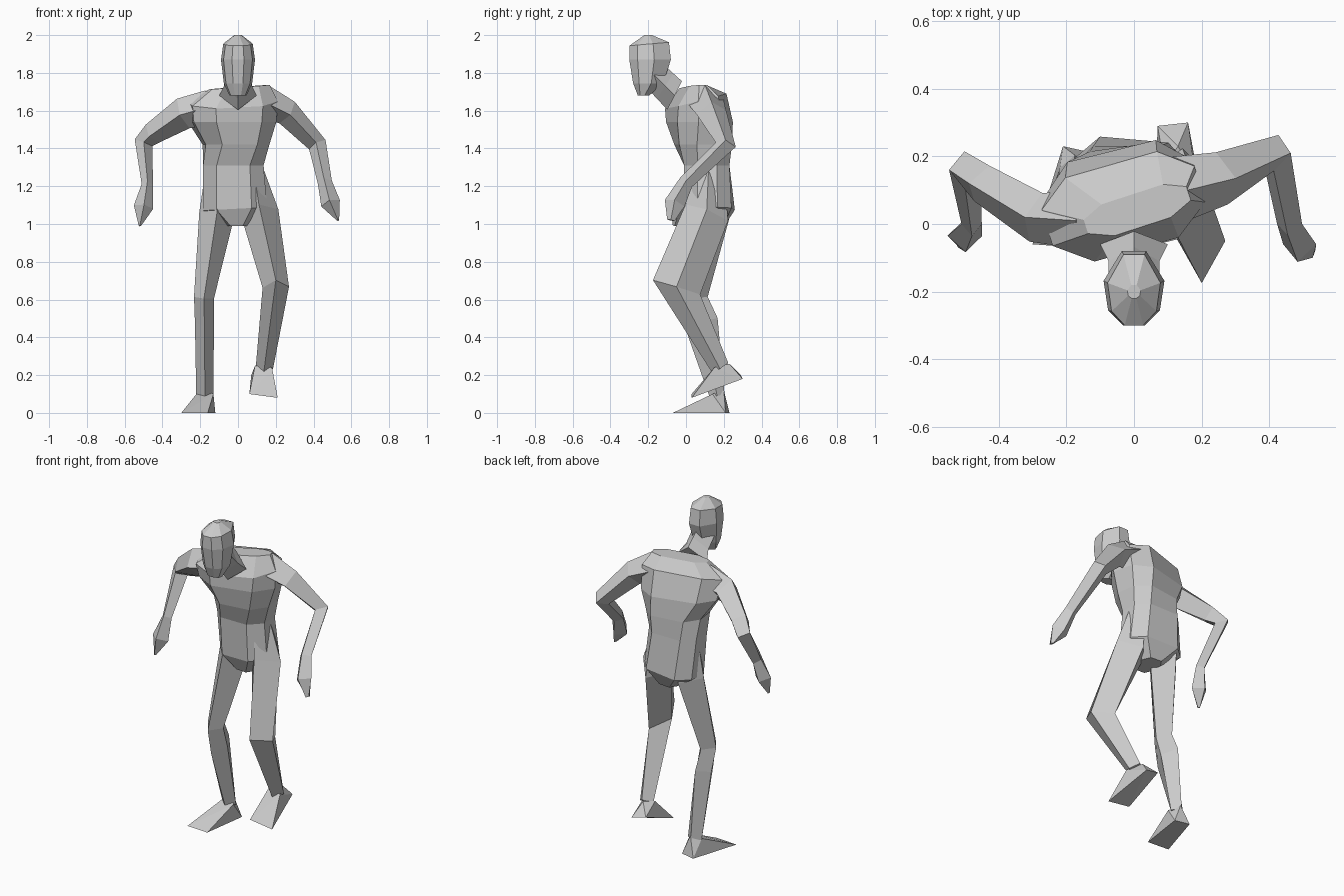
import bpy
import bmesh
from math import radians
from mathutils import Vector, Euler

default_cube = bpy.data.objects.get("Cube")
if default_cube:
    bpy.data.objects.remove(default_cube, do_unlink=True)

# One plain clay colour for the whole figure
clay = bpy.data.materials.new("plain_grey")
clay.use_nodes = True
grey = (.6, .6, .6, 1)
clay.diffuse_color = grey
clay.node_tree.nodes["Principled BSDF"].inputs["Base Color"].default_value = grey

# Unit cross-sections, counter-clockwise
OCTAGON = [(-.55, -1), (.55, -1), (1, -.4), (1, .45),
           (.6, 1), (-.6, 1), (-1, .45), (-1, -.4)]
SKULL = [(-.35, -1), (.35, -1), (.85, -.6), (1, .2),
         (.4, 1), (-.4, 1), (-1, .2), (-.85, -.6)]
DIAMOND = [(1, 0), (0, 1), (-1, 0), (0, -1)]


def finish(name, bm):
    """Turn a bmesh into a flat-shaded object."""
    bmesh.ops.recalc_face_normals(bm, faces=bm.faces[:])
    mesh = bpy.data.meshes.new(name)
    bm.to_mesh(mesh)
    bm.free()
    mesh.materials.append(clay)
    obj = bpy.data.objects.new(name, mesh)
    bpy.context.collection.objects.link(obj)


def skin(name, loops):
    """Bridge neighbouring loops of points and cap both ends."""
    bm = bmesh.new()
    rings = [[bm.verts.new(point) for point in loop] for loop in loops]
    count = len(rings[0])
    for low, high in zip(rings, rings[1:]):
        for i in range(count):
            j = (i + 1) % count
            bm.faces.new((low[i], low[j], high[j], high[i]))
    bm.faces.new(rings[0])
    bm.faces.new(rings[-1])
    finish(name, bm)


def stack(name, shape, rings):
    """Loft a section through (centre, half width, half depth, turn in degrees)."""
    loops = []
    for centre, width, depth, turn in rings:
        spin = Euler([radians(angle) for angle in turn]).to_matrix()
        loops.append([Vector(centre) + spin @ Vector((sx * width, sy * depth, 0))
                      for sx, sy in shape])
    skin(name, loops)


def limb(name, stations):
    """Loft a diamond along joints of (centre, half width, half depth, front lift)."""
    centres = [Vector(station[0]) for station in stations]
    loops = []
    for i, (centre, width, thick, lift) in enumerate(stations):
        tangent = Vector()
        if i > 0:
            tangent += (centres[i] - centres[i - 1]).normalized()
        if i < len(stations) - 1:
            tangent += (centres[i + 1] - centres[i]).normalized()
        across = tangent.cross(Vector((0, 1, 0))).normalized()
        depth = tangent.cross(across).normalized() * thick
        depth.z += lift
        loops.append([centres[i] + across * sx * width + depth * sy
                      for sx, sy in DIAMOND])
    skin(name, loops)


def hull(name, points):
    """Wrap a few corner points in a convex shell."""
    bm = bmesh.new()
    for point in points:
        bm.verts.new(point)
    bmesh.ops.convex_hull(bm, input=bm.verts[:])
    finish(name, bm)


level = (0, 0, 0)

# Torso, twisting from the pelvis up to the shoulders
stack("torso", OCTAGON, [
    ((0, .12, .99), .06, .08, (0, 0, -5)),
    ((-.01, .125, 1.08), .17, .125, (0, -3, -5)),
    ((-.025, .11, 1.31), .16, .12, level),
    ((-.01, .09, 1.42), .17, .14, (0, 0, 8)),
    ((-.03, .07, 1.54), .225, .15, (0, 0, 14)),
    ((-.03, .05, 1.65), .235, .135, (14, -3, 16)),
    ((.01, .04, 1.725), .16, .05, (0, -4, 18)),
])

# Neck leaning forward into the head
stack("neck", DIAMOND, [
    ((0, -.06, 1.68), .1, .085, (63, 0, 0)),
    ((0, -.11, 1.73), .075, .08, (58, 0, 0)),
    ((0, -.17, 1.79), .075, .075, (50, 0, 0)),
])

# Head from chin to crown
stack("head", SKULL, [
    ((0, -.225, 1.68), .045, .03, level),
    ((0, -.2, 1.745), .075, .08, level),
    ((0, -.19, 1.87), .09, .11, level),
    ((0, -.195, 1.953), .078, .105, (5, 0, 0)),
    ((0, -.2, 2), .02, .02, level),
])

# Arms bent at the elbows, running on into wedge-shaped hands
limb("right_arm_and_hand", [
    ((-.15, .01, 1.62), .09, .085, 0),
    ((-.29, .02, 1.585), .085, .075, 0),
    ((-.45, .12, 1.48), .06, .06, 0),
    ((-.5, .16, 1.43), .05, .055, 0),
    ((-.48, 0, 1.21), .03, .04, 0),
    ((-.5, -.035, 1.09), .052, .05, 0),
    ((-.52, -.06, .99), .006, .01, 0),
])
limb("left_arm_and_hand", [
    ((.12, .1, 1.655), .09, .1, 0),
    ((.26, .135, 1.59), .07, .08, 0),
    ((.42, .21, 1.42), .05, .055, 0),
    ((.46, 0, 1.22), .038, .04, 0),
    ((.49, -.06, 1.11), .052, .055, 0),
    ((.53, -.08, 1.02), .006, .02, 0),
])

# Legs: the right one carries the weight, the left one steps
limb("right_leg", [
    ((-.13, .13, 1.3), .04, .07, 0),
    ((-.11, .12, 1.06), .095, .115, 0),
    ((-.18, .04, .61), .053, .075, 0),
    ((-.178, .08, .48), .05, .09, 0),
    ((-.175, .165, .09), .046, .04, 0),
])
limb("left_leg", [
    ((.08, .12, 1.3), .05, .08, 0),
    ((.115, .11, 1.06), .1, .115, .02),
    ((.2, -.05, .665), .07, .125, .045),
    ((.14, .18, .24), .046, .05, 0),
])

# Feet: ankle corners, then heel, then toe edge
hull("right_foot", [
    (-.22, .16, .1), (-.13, .14, .1), (-.17, .2, .12),
    (-.21, .23, 0), (-.12, .21, 0),
    (-.3, -.06, 0), (-.16, -.07, 0),
])
hull("left_foot", [
    (.09, .17, .25), (.18, .15, .24), (.13, .23, .26),
    (.07, .29, .2), (.16, .3, .18),
    (.06, .03, .1), (.21, .03, .08),
])
